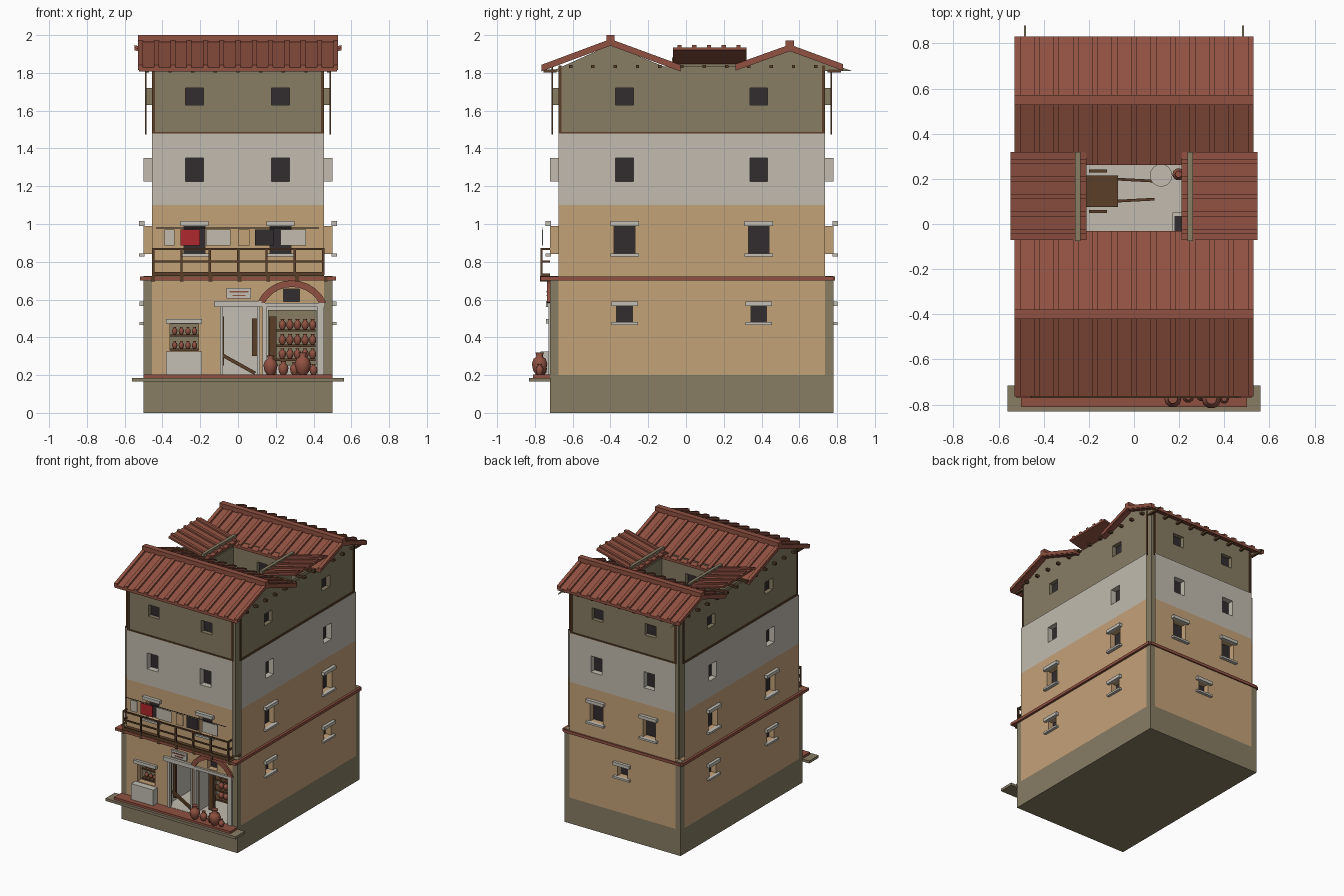
import bpy, bmesh, math
from mathutils import Vector

if "Cube" in bpy.data.objects:
    bpy.data.objects.remove(bpy.data.objects["Cube"])

COLOURS = dict(ochre_plaster=(.55, .36, .19), pale_plaster=(.54, .50, .43), stone=(.245, .205, .127),
               terracotta=(.28, .083, .053), dark=(.032, .025, .027), timber=(.105, .05, .021),
               trim=(.55, .52, .46), red_cloth=(.43, .021, .026))
MATS = {}
for n, c in COLOURS.items():
    MATS[n] = bpy.data.materials.new(n)
    MATS[n].diffuse_color = (*c, 1)


def finish(name, bm, *mats):
    me = bpy.data.meshes.new(name)
    bm.to_mesh(me)
    bm.free()
    ob = bpy.data.objects.new(name, me)
    bpy.context.collection.objects.link(ob)
    for m in mats:
        me.materials.append(MATS[m])
    return ob


def prism_into(bm, bottom, offset):
    off = Vector(offset)
    a = [bm.verts.new(p) for p in bottom]
    b = [bm.verts.new(Vector(p) + off) for p in bottom]
    n = len(a)
    fs = [bm.faces.new(a), bm.faces.new(b[::-1])]
    fs += [bm.faces.new((a[i], b[i], b[(i + 1) % n], a[(i + 1) % n])) for i in range(n)]
    bmesh.ops.recalc_face_normals(bm, faces=fs)


def prisms(name, mat, items):
    bm = bmesh.new()
    for pts, off in items:
        prism_into(bm, pts, off)
    return finish(name, bm, mat)


def boxes(name, mat, bounds):
    items = []
    for x0, x1, y0, y1, z0, z1 in bounds:
        items.append(([(x0, y0, z0), (x1, y0, z0), (x1, y1, z0), (x0, y1, z0)], (0, 0, z1 - z0)))
    return prisms(name, mat, items)


def beam(a, b, r):
    """square bar between two points, as a prism item"""
    a, b = Vector(a), Vector(b)
    d = (b - a).normalized()
    s = d.cross(Vector((0, 0, 1)) if abs(d.z) < .9 else Vector((1, 0, 0))).normalized() * r
    t = d.cross(s).normalized() * r
    return [a + s + t, a - s + t, a - s - t, a + s - t], b - a


def wall(name, to, u0, u1, z0, z1, holes, d=0, depth=-.045):
    """sheet wall with recessed openings, coloured by storey; holes = (u0,u1,z0,z1,pane)"""
    bm = bmesh.new()
    out = Vector(to(0, 1, 0)) - Vector(to(0, 0, 0))

    def face(pts, toward, mat=None):
        f = bm.faces.new([bm.verts.new(p) for p in pts])
        f.normal_update()
        if f.normal.dot(toward) < 0:
            f.normal_flip()
        z = f.calc_center_median().z
        f.material_index = mat if mat is not None else (0 if z < 1.1 else 1 if z < 1.48 else 2)

    def quad(a, b, c, e, k, **kw):
        face([to(a, k, c), to(b, k, c), to(b, k, e), to(a, k, e)], out, **kw)

    us = sorted({u0, u1} | {v for h in holes for v in h[:2]})
    zs = sorted({z0, z1} | {v for h in holes for v in h[2:4]} | {z for z in (1.1, 1.48) if z0 < z < z1})
    for a, b in zip(us, us[1:]):
        for c, e in zip(zs, zs[1:]):
            if not any(h[0] < (a + b) / 2 < h[1] and h[2] < (c + e) / 2 < h[3] for h in holes):
                quad(a, b, c, e, d)
    for a, b, c, e, pane in holes:
        mid = Vector(to((a + b) / 2, d, (c + e) / 2))
        ring = [(a, c), (b, c), (b, e), (a, e)]
        for (p, q), (r, s) in zip(ring, ring[1:] + ring[:1]):
            pts = [to(p, d, q), to(r, d, s), to(r, depth, s), to(p, depth, q)]
            face(pts, mid - Vector(pts[0]))
        if pane:
            quad(a, b, c, e, depth, mat=3)
    return finish(name, bm, 'ochre_plaster', 'pale_plaster', 'stone', 'dark')


def side_box(to, u0, u1, d0, d1, z0, z1):
    p, q = to(u0, d0, z0), to(u1, d1, z1)
    return [f(p[i], q[i]) for i in range(3) for f in (min, max)]


def pots(name, spots, n=10):
    """turned jars: (x, y, z, height)"""
    prof = [(.16, 0), (.3, .2), (.36, .5), (.28, .72), (.13, .82), (.2, 1)]
    bm = bmesh.new()
    for x, y, z, h in spots:
        rings = [[bm.verts.new((x + r * h * math.cos(2 * math.pi * i / n), y + r * h * math.sin(2 * math.pi * i / n),
                                z + t * h)) for i in range(n)] for r, t in prof]
        for a, b in zip(rings, rings[1:]):
            for i in range(n):
                bm.faces.new((a[i], a[(i + 1) % n], b[(i + 1) % n], b[i])).smooth = True
        bm.faces.new(rings[0][::-1])
        bm.faces.new(rings[-1])
    finish(name, bm, 'terracotta')


# plinth, front pavement, corner piers
boxes('plinth', 'stone', [(-.5, .5, -.72, .78, 0, .2)])
boxes('pavement_slab', 'stone', [(-.56, .56, -.83, -.715, .165, .185)])
boxes('pavement_tiles', 'terracotta', [(-.5, .5, -.81, -.72, .185, .202)])
boxes('corner_piers', 'stone', [(x, x + .045, y, y + .045, .2, .725) for x in (-.5, .455) for y in (-.72, .735)])

# four outer walls with windows, lintels, sills and timber framing
SIDES = {'front': (lambda u, d, z: (u, -.72 - d, z), -.455, .455, (-.23, .225)),
         'back': (lambda u, d, z: (u, .78 + d, z), -.455, .455, (-.23, .225)),
         'right': (lambda u, d, z: (.5 + d, u, z), -.675, .735, (-.325, .385)),
         'left': (lambda u, d, z: (-.5 - d, u, z), -.675, .735, (-.325, .385))}
trims, frame, bands = [], [], []
for side, (to, u0, u1, cs) in SIDES.items():
    holes, top = [], []
    for c in cs:
        holes += [(c - .055, c + .055, .84, .99, True), (c - .047, c + .047, 1.225, 1.35, True)]
        top.append((c - .047, c + .047, 1.63, 1.72, True))
        trims += [side_box(to, c - .075, c + .075, -.005, .025, z, z + h) for z, h in ((.99, .025), (.828, .015))]
    if side == 'front':
        holes += [(-.36, -.21, .33, .47, False), (-.095, .1, .2, .56, False),
                  (.14, .42, .2, .56, False), (.24, .325, .59, .655, True)]
    else:
        for c in ((0,) if side == 'back' else cs):
            holes.append((c - .042, c + .042, .48, .565, True))
            trims += [side_box(to, c - .07, c + .07, -.005, .022, z, z + h) for z, h in ((.565, .025), (.465, .015))]
        bands.append(side_box(to, u0 - .045, u1 + .045, 0, .018 if side != 'back' else .01, .7, .722))
    wall(side + '_wall', to, u0, u1, .2, 1.48, holes)
    wall(side + '_top_wall', to, u0, u1, 1.48, 1.835, top, d=-.013)
    wall(side + '_inner_skin', to, u0, u1, .72, 1.83, [], d=-.048).data.materials[0] = MATS['stone']
    bpy.data.objects[side + '_inner_skin'].data.materials[1] = MATS['stone']
    frame += [side_box(to, a, a + .015, -.016, -.007, 1.475, 1.84) for a in (u0, u1 - .015)]
    frame.append(side_box(to, u0, u1, -.016, -.007, 1.474, 1.486))
boxes('window_lintels_and_sills', 'trim', trims)
boxes('top_storey_timber_frame', 'timber', frame)
boxes('storey_band', 'terracotta', bands)


# tiled gable roofs, one over the front wing and one over the back wing
def gable(name, y0, yr, y1, ze, zr):
    def prof(x, lo, hi):
        return [(x, y0, ze + lo), (x, yr, zr + lo), (x, y1, ze + lo), (x, y1, ze + hi), (x, yr, zr + hi), (x, y0, ze + hi)]
    items = [(prof(-.525, -.02, 0), (1.05, 0, 0))]
    items += [(prof(-.53 + .0862 * i, -.012, .015), (.026, 0, 0)) for i in range(13)]
    prisms(name + '_roof', 'terracotta', items)
    boxes(name + '_ridge', 'terracotta', [(-.53, .53, yr - .022, yr + .022, zr, zr + .036)])
    k = .05 / abs(yr - y0)
    g0, g1, zb = y0 + .05, y1 - .02, ze + (zr - ze) * k - .04
    prisms(name + '_gable_walls', 'stone', [([(x, g0, zb), (x, yr, zr - .015), (x, g1, zb)], (.008, 0, 0))
                                            for x in (-.487, .479)])


gable('front', -.765, -.4, -.03, 1.828, 1.964)
gable('back', .83, .55, .262, 1.832, 1.935)
boxes('rafter_ends', 'timber', [(-.515, .515, -.62 + .118 * i, -.602 + .118 * i, 1.826, 1.843)
                                for i in range(12) if not 5 <= i <= 7])
boxes('side_rafter_ends', 'timber', [(min(s * .3, s * .515), max(s * .3, s * .515), y, y + .018, 1.826, 1.843)
                                     for s in (-1, 1) for y in (-.03, .088, .206)])
boxes('eave_rafter_ends', 'timber', [(x / 100 - .009, x / 100 + .009, y, y + .07, 1.802, 1.818)
                                     for x in range(-48, 49, 12) for y in (-.755, .75)])

# side roofs draining into the courtyard
items = []
for s in (-1, 1):
    def strip(y, lo, hi):
        return [(s * .21, y, 1.85 + lo), (s * .548, y, 1.935 + lo), (s * .548, y, 1.935 + hi), (s * .21, y, 1.85 + hi)]
    items.append((strip(-.07, -.015, 0), (0, .39, 0)))
    items += [(strip(-.045 + .078 * i, -.005, .012), (0, .022, 0)) for i in range(5)]
prisms('courtyard_side_roofs', 'terracotta', items)
boxes('courtyard_wall_tops', 'stone', [(x - .012, x + .012, -.075, .32, 1.8, 1.882) for x in (-.25, .25)])

# courtyard shaft with inner windows
YARD = {'yard_south': (lambda u, d, z: (u, -.06 + d, z), -.25, .25, 0),
        'yard_north': (lambda u, d, z: (u, .3 - d, z), -.25, .25, 0),
        'yard_west': (lambda u, d, z: (-.25 + d, u, z), -.06, .3, .12),
        'yard_east': (lambda u, d, z: (.25 - d, u, z), -.06, .3, .12)}
for name, (to, u0, u1, c) in YARD.items():
    wall(name + '_wall', to, u0, u1, .2, 1.85,
         [(c - .045, c + .045, z, z + .11, True) for z in (.85, 1.23, 1.62)], depth=-.03)
boxes('courtyard_floor', 'pale_plaster', [(-.25, .25, -.06, .3, .2, .206)])
boxes('cart_body', 'timber', [(-.21, -.07, .075, .215, .25, .3)])
prisms('cart_shafts', 'timber', [beam((-.1, y, .27), (.09, y2, .25), .006) for y, y2 in ((.1, .11), (.2, .19))])
boxes('cart_wheels', 'timber', [(-.2, -.12, y - .006, y + .006, .206, .286) for y in (.055, .235)])
bm = bmesh.new()
bmesh.ops.create_cone(bm, cap_ends=True, segments=16, radius1=.05, radius2=.05, depth=.06)
bmesh.ops.translate(bm, verts=bm.verts, vec=(.12, .215, .236))
finish('well', bm, 'pale_plaster')
boxes('trough', 'trim', [(.17, .24, -.04, .05, .2, .25)])
boxes('trough_water', 'dark', [(.18, .23, -.03, .035, .25, .252)])
pots('courtyard_jar', [(.197, .22, .206, .075)])

# ground floor rooms
boxes('room_partitions', 'trim', [(-.455, .455, -.4, -.39, .2, .7), (-.13, -.12, -.675, -.4, .2, .7),
                                  (.115, .125, -.675, -.4, .2, .7), (.44, .45, -.675, -.4, .2, .7)])
boxes('room_ceiling', 'timber', [(-.455, .455, -.675, -.06, .7, .71)])
boxes('room_floor', 'pale_plaster', [(-.455, .455, -.72, -.39, .2, .204)])
boxes('shop_back_panels', 'stone', [(-.4, -.15, -.6, -.59, .2, .5), (.16, .415, -.5, -.49, .25, .545)])
boxes('shop_shelves', 'timber', [(-.36, -.21, -.67, -.6, z, z + .01) for z in (.33, .405)]
      + [(.165, .41, -.57, -.5, z, z + .012) for z in (.275, .35, .43)]
      + [(.165, .205, -.6, -.57, .2, .51), (.075, .1, -.66, -.64, .3, .5), (-.095, -.075, -.66, -.64, .25, .51)])
prisms('door_handrail', 'timber', [beam((-.09, -.68, .31), (.09, -.68, .21), .009)])
pots('shelf_jars', [(-.335 + .035 * i, -.645, z, .04) for i in range(4) for z in (.34, .415)]
     + [(.235 + .04 * i, -.54, z, .055) for i in range(5) for z in (.287, .362, .442)])
pots('pavement_jars', [(.172, -.775, .2, .105), (.24, -.765, .2, .075), (.343, -.775, .2, .12),
                       (.4, -.775, .2, .06), (.3, -.76, .2, .07)])

# shop front trim, counter, sign and arch
boxes('shop_counter', 'trim', [(-.38, -.19, -.77, -.7, .2, .325)])
boxes('shopfront_trim', 'trim', [
    (-.38, -.19, -.74, -.72, .472, .497), (-.125, .125, -.74, -.72, .56, .592),
    (-.095, -.08, -.728, -.7, .2, .56), (.1, .116, -.728, -.7, .2, .56), (.105, .46, -.735, -.72, .56, .582),
    (.13, .15, -.728, -.7, .2, .56), (.42, .455, -.728, -.7, .2, .56), (-.06, .07, -.735, -.72, .605, .66)])
boxes('sign_stripes', 'terracotta', [(-.045, .055, -.739, -.735, .638, .646), (-.03, .04, -.739, -.735, .618, .625)])
ang = [math.radians(25 + 13 * i) for i in range(11)]
prisms('brick_arch', 'terracotta', [
    ([(.285 + r * math.cos(t), -.735, .502 + r * math.sin(t)) for r, t in ((.2, a), (.2, b), (.165, b), (.165, a))],
     (0, .02, 0)) for a, b in zip(ang, ang[1:])])

# balcony with railing, washing line and cloths
boxes('balcony_slab', 'terracotta', [(-.52, .52, -.77, -.72, .702, .722)])
boxes('balcony_deck', 'timber', [(-.455, .455, -.77, -.72, .724, .737)]
      + [(-.46 + .1525 * i, -.44 + .1525 * i, -.772, -.72, .696, .724) for i in range(7)])
boxes('balcony_railing', 'timber', [(-.455, .455, -.77, -.76, z, z + .01) for z in (.737, .797, .862)]
      + [(-.455 + .15 * i, -.443 + .15 * i, -.771, -.759, .73, .872) for i in range(7)]
      + [(x, x + .01, -.765, -.72, z, z + .01) for x in (-.455, .445) for z in (.797, .862)])
boxes('washing_line', 'dark', [(-.435, .43, -.762, -.759, .977, .981)])
for mat, spans in {'pale_plaster': [(-.39, -.335), (-.17, -.04), (.225, .36)], 'red_cloth': [(-.305, -.2)],
                   'ochre_plaster': [(0, .06)], 'dark': [(.09, .19)]}.items():
    boxes('cloths_' + mat, mat, [(a, b, -.763, -.758, .885, .972) for a, b in spans])

for m in bpy.data.materials:
    if m.users and not m.is_grease_pencil:
        m.use_nodes = True
        m.node_tree.nodes["Principled BSDF"].inputs["Base Color"].default_value = m.diffuse_color
